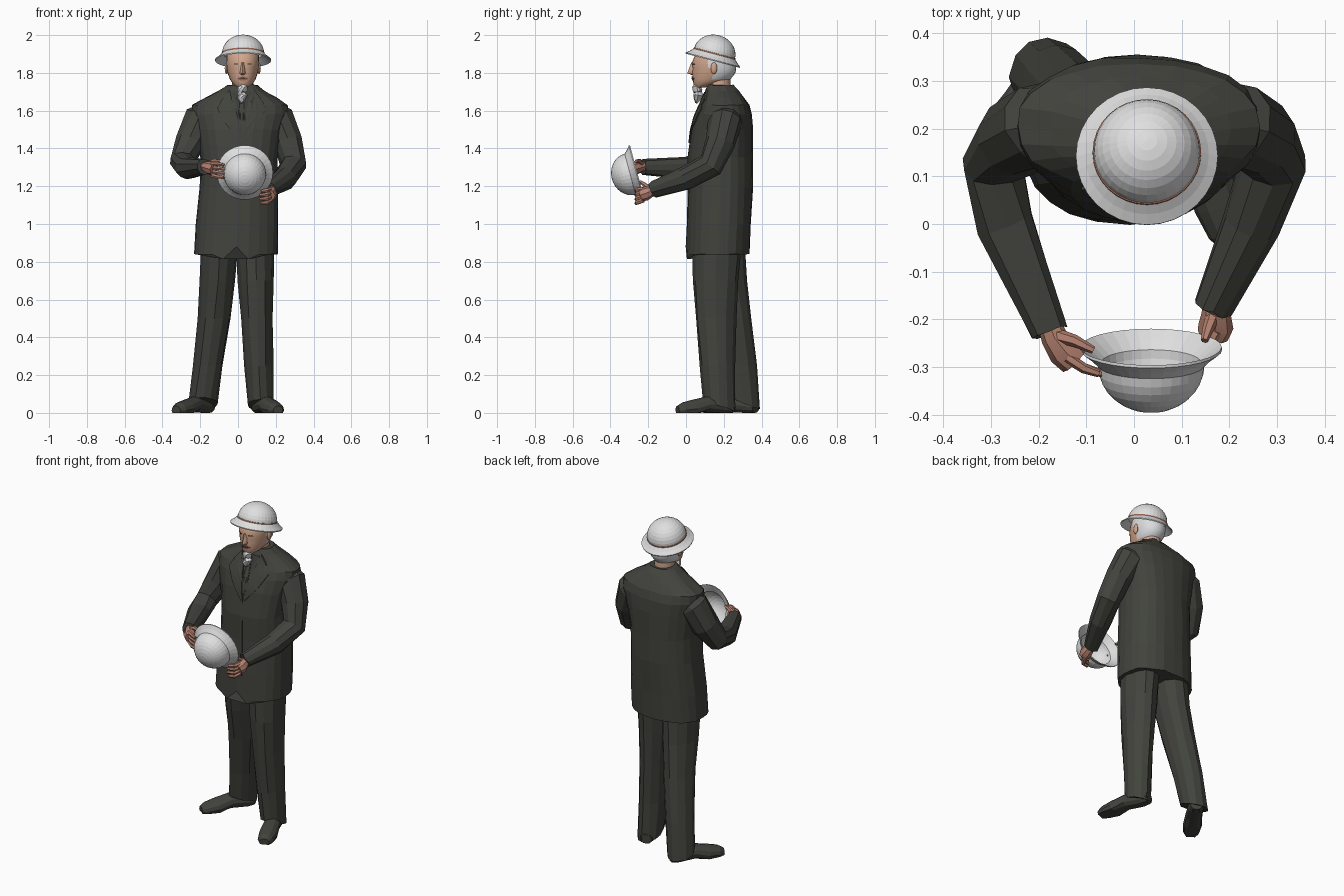
import bpy, bmesh, math, random
from mathutils import Vector, Matrix
from mathutils.bvhtree import BVHTree

random.seed(4)
if "Cube" in bpy.data.objects:
    bpy.data.objects.remove(bpy.data.objects["Cube"])


def material(name, r, g, b):
    m = bpy.data.materials.new(name)
    m.use_nodes = True
    m.diffuse_color = (r, g, b, 1)
    node = next(n for n in m.node_tree.nodes if n.type == 'BSDF_PRINCIPLED')
    node.inputs["Base Color"].default_value = (r, g, b, 1)
    node.inputs["Roughness"].default_value = 0.8
    return m


SUIT = material("dark olive cloth", 0.054, 0.056, 0.046)
SHIRT = material("charcoal cloth", 0.045, 0.046, 0.04)
WHITE = material("white helmet", 0.74, 0.74, 0.74)
BAND = material("rust band", 0.55, 0.22, 0.13)
FACE = material("face skin", 0.64, 0.38, 0.26)
HAND = material("hand skin", 0.46, 0.22, 0.16)
HAIR = material("white hair", 0.7, 0.71, 0.72)
DARK = material("eye brown", 0.07, 0.04, 0.03)
LIP = material("lip red", 0.32, 0.14, 0.1)


def finish(name, bm, mat, smooth=None):
    bmesh.ops.recalc_face_normals(bm, faces=bm.faces)
    me = bpy.data.meshes.new(name)
    bm.to_mesh(me)
    bm.free()
    ob = bpy.data.objects.new(name, me)
    bpy.context.collection.objects.link(ob)
    me.materials.append(mat)
    if smooth:
        for o in bpy.context.selected_objects:
            o.select_set(False)
        ob.select_set(True)
        bpy.context.view_layer.objects.active = ob
        bpy.ops.object.shade_smooth_by_angle(angle=math.radians(smooth))
    return ob


def skin(name, rings, mat, smooth=None, jitter=0, floor=False):
    """Bridge a list of point rings and cap both ends."""
    bm = bmesh.new()
    rows = []
    for ring in rings:
        pts = [p + Vector([random.uniform(-jitter, jitter) for _ in "xyz"]) for p in ring]
        if floor:
            pts = [Vector((p.x, p.y, max(p.z, 0))) for p in pts]
        rows.append([bm.verts.new(p) for p in pts])
    n = len(rows[0])
    for a, b in zip(rows, rows[1:]):
        for i in range(n):
            j = (i + 1) % n
            bm.faces.new((a[i], a[j], b[j], b[i]))
    bm.faces.new(rows[0])
    bm.faces.new(rows[-1])
    return finish(name, bm, mat, smooth)


def power(v, e):
    return math.copysign(abs(v) ** e, v)


def stack(name, rows, mat, n=24, square=0.85, **kw):
    """Loft of level rounded rings: z, x min, x max, y min, y max."""
    rings = []
    for z, x0, x1, y0, y1 in rows:
        ring = []
        for i in range(n):
            a = math.tau * i / n
            ring.append(Vector(((x0 + x1) / 2 + (x1 - x0) / 2 * power(math.cos(a), square),
                                (y0 + y1) / 2 + (y1 - y0) / 2 * power(math.sin(a), square), z)))
        rings.append(ring)
    return skin(name, rings, mat, **kw)


def tube(name, rows, mat, n=8, ref=(0, 0, 1), flat=1, **kw):
    """Loft along a path of x, y, z, radius; flat scales the second radius."""
    pts = [Vector(r[:3]) for r in rows]
    rings = []
    for k, p in enumerate(pts):
        t = (pts[min(k + 1, len(pts) - 1)] - pts[max(k - 1, 0)]).normalized()
        side = t.cross(Vector(ref)).normalized()
        up = side.cross(t)
        r = rows[k][3]
        rings.append([p + side * r * math.cos(math.tau * i / n)
                      + up * r * flat * math.sin(math.tau * i / n) for i in range(n)])
    return skin(name, rings, mat, **kw)


def plate(name, target, outline, mat, lift=0.004):
    """Thin patch drawn in x, z and laid on the front of a target."""
    tree = BVHTree.FromPolygons([v.co for v in target.data.vertices],
                                [p.vertices for p in target.data.polygons])
    bm = bmesh.new()
    bm.faces.new([bm.verts.new((x, 0, z)) for x, z in outline])
    bmesh.ops.triangulate(bm, faces=bm.faces)
    bmesh.ops.subdivide_edges(bm, edges=bm.edges, cuts=3, use_grid_fill=True)
    for v in bm.verts:
        hit = tree.ray_cast(Vector((v.co.x, -1, v.co.z)), Vector((0, 1, 0)))[0]
        v.co.y = (hit.y if hit else 0.1) - lift
    ext = bmesh.ops.extrude_face_region(bm, geom=bm.faces[:])
    for v in ext["geom"]:
        if isinstance(v, bmesh.types.BMVert):
            v.co.y += lift + 0.002
    return finish(name, bm, mat)


def lathe(name, profile, mat, matrix, n=32):
    bm = bmesh.new()
    vs = [bm.verts.new((r, 0, h)) for r, h in profile]
    es = [bm.edges.new(p) for p in zip(vs, vs[1:])]
    bmesh.ops.spin(bm, geom=vs + es, axis=(0, 0, 1), cent=(0, 0, 0), steps=n, angle=math.tau)
    bmesh.ops.remove_doubles(bm, verts=bm.verts, dist=0.0005)
    bm.transform(matrix)
    return finish(name, bm, mat)


# Jacket, with a hem that dips toward a split front
jacket = stack("jacket", [
    (0.84, -0.235, 0.212, 0.0, 0.338), (1.0, -0.225, 0.215, 0.005, 0.345),
    (1.2, -0.205, 0.212, 0.01, 0.353), (1.35, -0.2, 0.212, 0.01, 0.355),
    (1.5, -0.225, 0.24, 0.03, 0.355), (1.58, -0.248, 0.265, 0.052, 0.35),
    (1.63, -0.245, 0.262, 0.075, 0.335), (1.668, -0.175, 0.205, 0.09, 0.31),
    (1.705, -0.1, 0.14, 0.1, 0.28), (1.735, -0.055, 0.105, 0.115, 0.25)], SUIT,
    square=0.88, jitter=0.003)
for v in jacket.data.vertices:
    if v.co.z < 0.86 and v.co.y < 0.1:
        off = abs(v.co.x + 0.01)
        v.co.z += 0.04 if off < 0.02 else -0.025 if off < 0.1 else 0

# Shirt, tie, seam and lapels
plate("shirt_front", jacket, [(0.02, 1.45), (0.075, 1.7), (-0.035, 1.7)], SHIRT, 0.003)
plate("tie", jacket, [(0.02, 1.46), (0.04, 1.55), (0.03, 1.69), (0.01, 1.69), (0, 1.55)], SUIT, 0.006)
plate("front_seam", jacket, [(0.018, 0.9), (0.022, 0.9), (0.022, 1.43), (0.018, 1.43)], SHIRT, 0.002)
for side, s in (("right", -1), ("left", 1)):
    shape = [(0, 1.43), (0.085, 1.53), (0.13, 1.61), (0.09, 1.63), (0.105, 1.66),
             (0.065, 1.71), (0.035, 1.66)]
    plate(side + "_lapel", jacket, [(0.02 + s * x, z) for x, z in shape], SUIT, 0.008)

# Sleeves
tube("right_sleeve", [(-0.14, 0.22, 1.59, 0.07), (-0.198, 0.21, 1.55, 0.09),
                      (-0.256, 0.175, 1.43, 0.08), (-0.296, 0.12, 1.33, 0.067),
                      (-0.268, 0.0, 1.297, 0.062), (-0.178, -0.228, 1.302, 0.042)],
     SUIT, n=10, ref=(1, 0, 0), jitter=0.004)
tube("left_sleeve", [(0.155, 0.22, 1.585, 0.07), (0.213, 0.21, 1.55, 0.09),
                     (0.265, 0.18, 1.43, 0.08), (0.294, 0.13, 1.315, 0.069),
                     (0.247, 0.0, 1.243, 0.064), (0.166, -0.175, 1.182, 0.042)],
     SUIT, n=10, ref=(1, 0, 0), jitter=0.004)

# Trousers, with cuffs raised over the instep
cuffs = [
    stack("left_trouser", [(0.04, 0.05, 0.19, 0.09, 0.26), (0.25, 0.035, 0.185, 0.075, 0.258),
                           (0.5, 0.02, 0.182, 0.05, 0.265), (0.7, 0.0, 0.187, 0.035, 0.28),
                           (0.95, -0.01, 0.19, 0.03, 0.3)], SUIT, n=12, square=1.0, jitter=0.004),
    stack("right_trouser", [(0.05, -0.262, -0.105, 0.225, 0.393), (0.25, -0.24, -0.08, 0.195, 0.375),
                            (0.5, -0.21, -0.04, 0.14, 0.348), (0.7, -0.2, -0.015, 0.09, 0.325),
                            (0.95, -0.195, 0.01, 0.04, 0.31)], SUIT, n=12, square=1.0, jitter=0.004)]
for ob, middle in zip(cuffs, (0.175, 0.31)):
    for v in ob.data.vertices:
        if v.co.z < 0.1:
            v.co.z += (middle - v.co.y) * 0.35

# Shoes, from heel to toe
for side, heel, toe in (("left", Vector((0.1, 0.25, 0)), Vector((0.212, -0.045, 0))),
                        ("right", Vector((-0.15, 0.37, 0)), Vector((-0.328, 0.105, 0)))):
    rows = []
    for f, z, r in ((0, 0.03, 0.035), (0.12, 0.035, 0.046), (0.45, 0.045, 0.048),
                    (0.7, 0.022, 0.054), (0.9, 0.014, 0.046), (1, 0.012, 0.028)):
        rows.append((*heel.lerp(toe, f).xy, z, r))
    tube(side + "_shoe", rows, SUIT, n=12, flat=0.9, floor=True)

# Head and neck
stack("neck", [(1.66, -0.035, 0.085, 0.115, 0.235), (1.79, -0.03, 0.08, 0.11, 0.235)],
      FACE, n=16, square=1, smooth=40)
head = stack("head", [
    (1.722, 0.0, 0.05, 0.052, 0.1), (1.74, -0.025, 0.075, 0.04, 0.16),
    (1.765, -0.043, 0.093, 0.036, 0.235), (1.8, -0.055, 0.105, 0.032, 0.262),
    (1.825, -0.06, 0.11, 0.035, 0.266), (1.85, -0.062, 0.112, 0.03, 0.264),
    (1.9, -0.06, 0.11, 0.05, 0.245), (1.94, -0.03, 0.08, 0.09, 0.2)], FACE, square=0.95, smooth=40)
head.data.materials.append(HAIR)
for p in head.data.polygons:
    if p.center.y > 0.15 and p.center.z > 1.75 or p.center.y > 0.12 and p.center.z > 1.83:
        p.material_index = 1

# Face details
skin("nose", [[Vector((0.025 + x * w, y, z)) for x, y in ((-1, 0.05), (-0.5, (tip + 0.03) / 2), (0, tip),
                                                          (0.5, (tip + 0.03) / 2), (1, 0.05))]
              for w, tip, z in ((0.016, 0.028, 1.79), (0.022, 0.006, 1.798),
                                (0.016, 0.013, 1.815), (0.01, 0.028, 1.855))], FACE, smooth=60)
for side, s in (("right", -1), ("left", 1)):
    plate(side + "_eye", head, [(0.025 + s * 0.036 + 0.015 * a, 1.847 + 0.004 * b)
                                for a, b in ((-1, 0), (0, -1), (1, 0), (0, 1))], DARK, 0.003)
    ear = bmesh.new()
    bmesh.ops.create_uvsphere(ear, u_segments=10, v_segments=6, radius=1)
    ear.transform(Matrix.Translation((0.025 + s * 0.086, 0.148, 1.825))
                  @ Matrix.Diagonal((0.01, 0.017, 0.032, 1)))
    finish(side + "_ear", ear, FACE, 40)
plate("lips", head, [(-0.006, 1.77), (0.012, 1.76), (0.038, 1.76), (0.056, 1.77),
                     (0.035, 1.781), (0.015, 1.781)], LIP)
plate("mouth_opening", head, [(0.002, 1.771), (0.025, 1.767), (0.048, 1.771), (0.025, 1.776)], DARK, 0.006)
tube("goatee", [(0.025, 0.052, 1.747, 0.01), (0.03, 0.054, 1.73, 0.02), (0.022, 0.06, 1.712, 0.026),
                (0.012, 0.064, 1.695, 0.02), (0.026, 0.064, 1.68, 0.025), (0.014, 0.06, 1.662, 0.02),
                (0.02, 0.056, 1.642, 0.006)], HAIR, n=9, ref=(0, 1, 0), jitter=0.003)

# Helmets: worn and held, one hollow profile
arc = [math.pi / 2 * i / 8 for i in range(9)]
outer = [(0.112 * math.cos(a), 0.035 + 0.1 * math.sin(a)) for a in arc]
inner = [(0.105 * math.cos(a), 0.03 + 0.097 * math.sin(a)) for a in reversed(arc)]
profile = [(0.148, -0.004), (0.149, 0.002), (0.13, 0.017)] + outer + inner + [(0.128, 0.011), (0.148, -0.004)]
worn = Matrix.Translation((0.027, 0.142, 1.868)) @ Matrix.Rotation(math.radians(-14.7), 4, 'X')
held = Matrix.Translation((0.036, -0.262, 1.273)) @ Matrix.Rotation(math.radians(105), 4, 'X')
lathe("worn_helmet", profile, WHITE, worn)
lathe("held_helmet", profile, WHITE, held)
lathe("helmet_band", [(0.114, 0.033), (0.1138, 0.039), (0.11, 0.04)], BAND, worn)

# Hands
tube("right_palm", [(-0.182, -0.2, 1.305, 0.024), (-0.168, -0.237, 1.303, 0.028),
                    (-0.146, -0.266, 1.296, 0.036), (-0.125, -0.286, 1.29, 0.034)],
     HAND, n=8, smooth=40)
tube("left_palm", [(0.17, -0.155, 1.187, 0.025), (0.172, -0.185, 1.174, 0.03),
                   (0.172, -0.215, 1.16, 0.037), (0.165, -0.235, 1.152, 0.033)],
     HAND, n=8, smooth=40)
for i in range(4):
    d = i - 1.5
    tube(f"right_finger_{i + 1}", [(-0.14, -0.28, 1.288 + d * 0.02, 0.012),
                                   (-0.105, -0.303, 1.284 + d * 0.023, 0.011),
                                   (-0.062 - abs(d) * 0.008, -0.314, 1.279 + d * 0.022, 0.008)],
         HAND, n=6, smooth=40)
    tube(f"left_finger_{i + 1}", [(0.172, -0.225, 1.156 + d * 0.02, 0.013),
                                  (0.155, -0.26, 1.146 + d * 0.022, 0.012),
                                  (0.11 + abs(d) * 0.008, -0.264, 1.141 + d * 0.021, 0.009)],
         HAND, n=6, smooth=40)
tube("right_thumb", [(-0.16, -0.235, 1.315, 0.015), (-0.125, -0.245, 1.333, 0.013),
                     (-0.085, -0.265, 1.333, 0.008)], HAND, n=6, smooth=40)
tube("left_thumb", [(0.165, -0.195, 1.187, 0.015), (0.155, -0.222, 1.21, 0.012),
                    (0.148, -0.245, 1.225, 0.008)], HAND, n=6, smooth=40)
